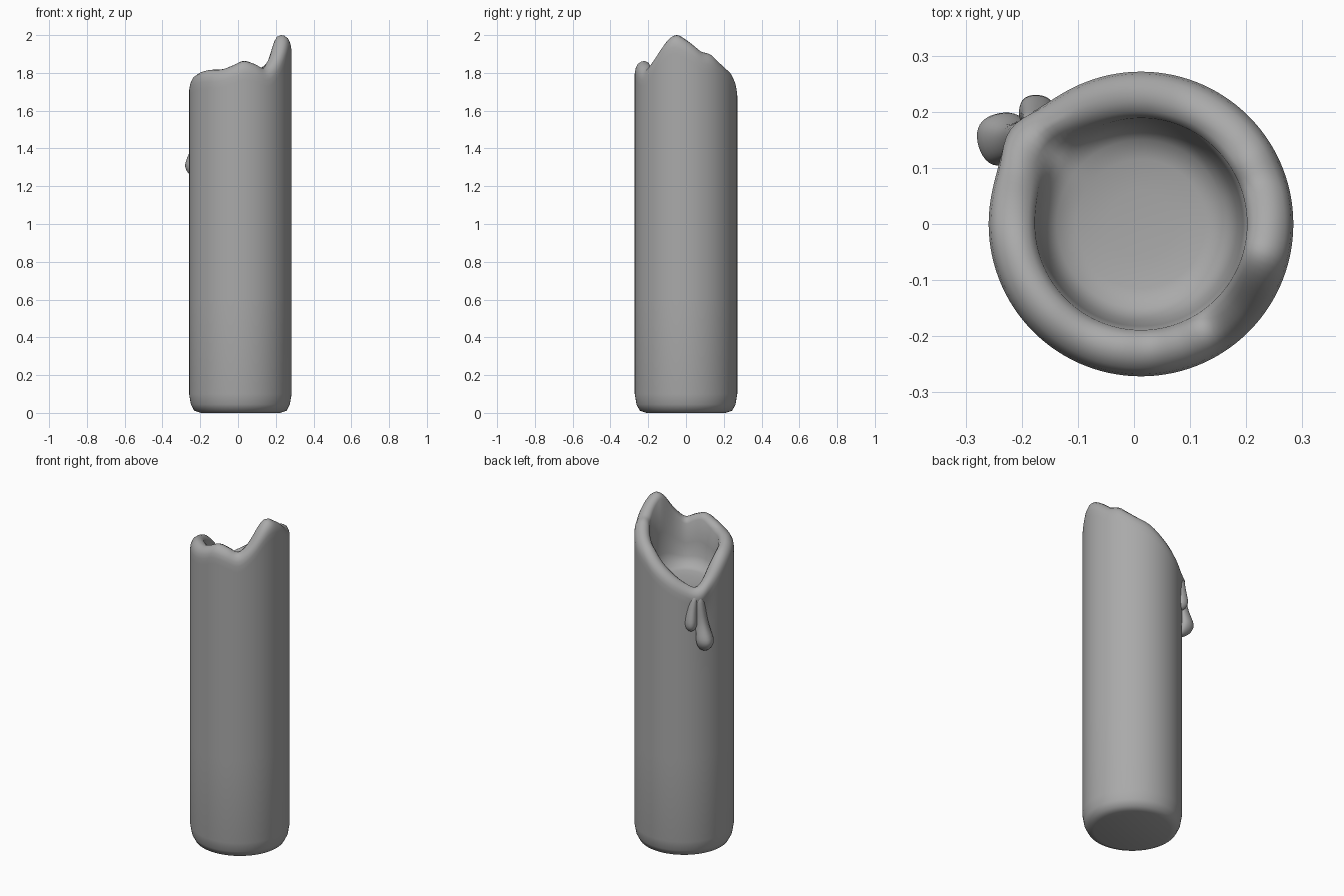
import bpy, bmesh, math

if "Cube" in bpy.data.objects:
    bpy.data.objects.remove(bpy.data.objects["Cube"])

CX, R, FLOOR, SEG = 0.0125, 0.2715, 1.55, 120

wax = bpy.data.materials.new("grey wax")
wax.diffuse_color = (0.4, 0.4, 0.4, 1)
wax.use_nodes = True
wax.node_tree.nodes["Principled BSDF"].inputs["Base Color"].default_value = wax.diffuse_color

# Height of the melted rim by angle in degrees (0 = +x, 90 = +y)
RIM = [(-176, 1.775), (-158, 1.80), (-138, 1.815), (-115, 1.82), (-100, 1.84), (-86, 1.863),
       (-72, 1.85), (-57, 1.828), (-43, 1.875), (-24, 1.975), (-13, 2.0), (0, 1.975), (12, 1.94),
       (20, 1.915), (33, 1.90), (43, 1.87), (54, 1.84), (72, 1.80), (90, 1.74),
       (110, 1.68), (128, 1.635), (141, 1.615), (154, 1.655), (170, 1.73)]


def rim(a):
    """Smooth periodic interpolation of the rim height."""
    n = len(RIM)
    pts = [(x - 360, z) for x, z in RIM] + RIM + [(x + 360, z) for x, z in RIM]
    i = next(k for k in range(n - 1, 2 * n + 1) if pts[k][0] <= a < pts[k + 1][0])
    (x0, z0), (x1, z1), (x2, z2), (x3, z3) = pts[i - 1:i + 3]
    d = x2 - x1
    m1, m2 = (z2 - z0) / (x2 - x0) * d, (z3 - z1) / (x3 - x1) * d
    t = (a - x1) / d
    return ((2*t**3 - 3*t**2 + 1) * z1 + (t**3 - 2*t**2 + t) * m1
            + (3*t**2 - 2*t**3) * z2 + (t**3 - t**2) * m2)


def profile(a):
    """Radius and height of every ring at one angle, from base to cavity floor."""
    h = min(rim(a), 2.0)
    out = 0.02 * math.exp(-((a - 144) / 11) ** 2)     # pouring lip
    inn = 0.02 * math.exp(-((a - 141) / 18) ** 2)     # channel leading to it
    f = FLOOR
    return [(0.21, 0), (0.245, 0.012), (0.262, 0.045), (R, 0.10), (R, 0.6), (R, 1.1),
            (R, 1.4), (R + out * 0.3, h - 0.10), (R + out * 0.7, h - 0.065),
            (R - 0.004 + out, h - 0.04), (R - 0.015 + out, h - 0.016),
            (R - 0.034 + out, h - 0.003), (R - 0.052 + inn, h),
            (0.201 + inn, h - 0.008), (0.189 + inn * 0.7, h - 0.028),
            (0.182 + inn * 0.3, f + (h - f) * 0.5), (0.172, f + (h - f) * 0.2 + 0.008),
            (0.15, f + 0.015), (0.115, f + 0.006), (0.06, f)]


def skin(name, rings, first, last):
    """Bridge a list of closed rings and close both ends with a centre point."""
    bm = bmesh.new()
    vs = [[bm.verts.new(p) for p in ring] for ring in rings]
    n = len(rings[0])
    for lo, hi in zip(vs, vs[1:]):
        for i in range(n):
            j = (i + 1) % n
            bm.faces.new((lo[i], lo[j], hi[j], hi[i]))
    a, b = bm.verts.new(first), bm.verts.new(last)
    for i in range(n):
        j = (i + 1) % n
        bm.faces.new((a, vs[0][j], vs[0][i]))
        bm.faces.new((b, vs[-1][i], vs[-1][j]))
    bmesh.ops.recalc_face_normals(bm, faces=bm.faces)
    for f in bm.faces:
        f.smooth = True
    me = bpy.data.meshes.new(name)
    bm.to_mesh(me)
    bm.free()
    me.materials.append(wax)
    ob = bpy.data.objects.new(name, me)
    bpy.context.collection.objects.link(ob)
    return ob


def polar(r, a, z):
    a = math.radians(a)
    return (CX + r * math.cos(a), r * math.sin(a), z)


# Candle body with hollow melted top
angles = [-180 + 360 * i / SEG for i in range(SEG)]
columns = [profile(a) for a in angles]
rings = [[polar(columns[i][k][0], angles[i], columns[i][k][1]) for i in range(SEG)]
         for k in range(len(columns[0]))]
skin("candle_body", rings, (CX, 0, 0), (CX, 0, FLOOR))


# Wax drips: (height, distance from axis, angle, thickness), bottom to top;
# each cross-section flares out where it meets the candle
def drip(name, path):
    rows = []
    for z, r, a, t in path:
        x, y, _ = polar(r, a, z)
        c, s = math.cos(math.radians(a)), math.sin(math.radians(a))
        row = []
        for k in range(16):
            u = math.cos(k * math.pi / 8)
            v = math.sin(k * math.pi / 8) * (1.15 - 0.3 * u)
            row.append((x + t * (u * c - v * s), y + t * (u * s + v * c), z))
        rows.append(row)
    z0, r0, a0, _ = path[0]
    z1, r1, a1, _ = path[-1]
    ob = skin(name, rows, polar(r0, a0, z0 - 0.004), polar(r1, a1, z1 + 0.004))
    ob.modifiers.new("smooth", 'SUBSURF').levels = 1
    ob.modifiers["smooth"].render_levels = 1


drip("long_drip", [(1.25, 0.276, 149, 0.018), (1.268, 0.287, 149, 0.034), (1.30, 0.297, 148.5, 0.044),
                   (1.33, 0.295, 148, 0.043), (1.37, 0.284, 147, 0.036), (1.42, 0.271, 146, 0.03),
                   (1.50, 0.266, 144, 0.028), (1.575, 0.265, 143, 0.023)])
drip("short_drip", [(1.37, 0.268, 133, 0.014), (1.385, 0.275, 133, 0.024), (1.41, 0.279, 133, 0.03),
                    (1.45, 0.275, 133.5, 0.028), (1.51, 0.267, 135, 0.024), (1.58, 0.264, 138, 0.02)])
